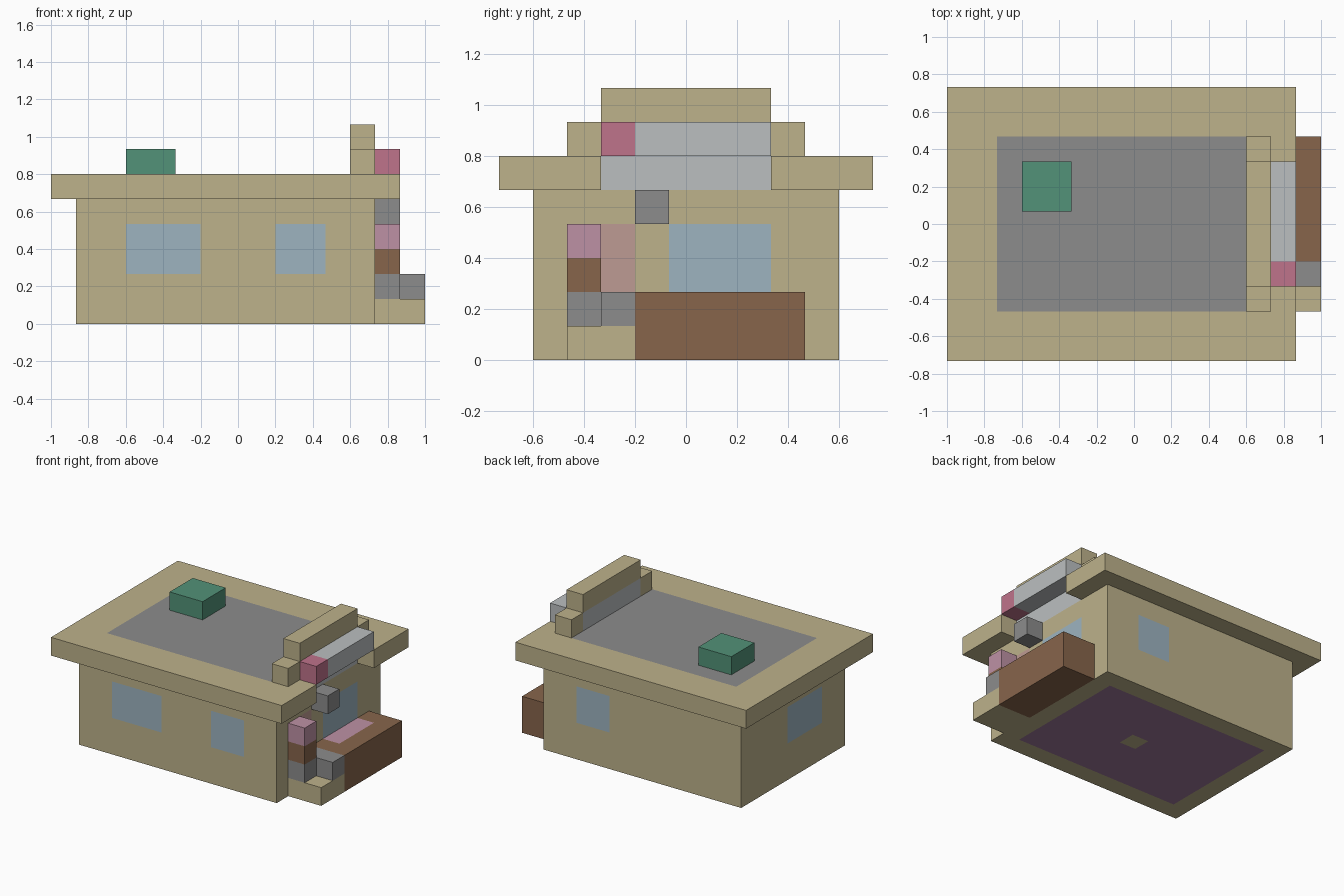
import bpy, bmesh
from mathutils import Vector

U = 2 / 15                      # one building block
ORIGIN = Vector((7.5, 5.5, 0))  # block coordinates of the model's centre

if "Cube" in bpy.data.objects:
    bpy.data.objects.remove(bpy.data.objects["Cube"], do_unlink=True)


def linear(c):
    c /= 255
    return c / 12.92 if c <= 0.04045 else ((c + 0.055) / 1.055) ** 2.4


def material(name, *rgb):
    m = bpy.data.materials.new(name)
    col = [linear(c) for c in rgb] + [1]
    m.use_nodes = True
    m.diffuse_color = col
    m.node_tree.nodes["Principled BSDF"].inputs["Base Color"].default_value = col
    return m


SAND = material("sand", 189, 178, 139)
GREY = material("grey", 140, 140, 140)
PALE = material("pale_grey", 187, 191, 192)
BLUE = material("window_blue", 157, 180, 192)
GREEN = material("green", 82, 146, 120)
BROWN = material("brown", 135, 101, 75)
ROSE = material("rose", 191, 115, 139)
PINK = material("pink", 190, 145, 165)
DUSTY = material("dusty_pink", 190, 155, 147)
PURPLE = material("purple", 158, 120, 154)

AXES = {"-x": (-1, 0, 0), "+x": (1, 0, 0), "-y": (0, -1, 0),
        "+y": (0, 1, 0), "-z": (0, 0, -1), "+z": (0, 0, 1)}


def facing(bm, normal):
    return [f for f in bm.faces if f.normal.dot(normal) > 0.9]


def paint_panel(bm, side, lo, hi, index):
    """Cut a rectangle into the faces on one side and colour it."""
    normal = Vector(AXES[side])
    across = [a for a in range(3) if abs(normal[a]) < 0.5]
    for a, bounds in zip(across, zip(lo, hi)):
        for value in bounds:
            faces = facing(bm, normal)
            geom = set(faces)
            for f in faces:
                geom.update(f.edges, f.verts)
            point, direction = Vector(), Vector()
            point[a], direction[a] = value, 1
            bmesh.ops.bisect_plane(bm, geom=list(geom), dist=1e-5,
                                   plane_co=point, plane_no=direction)
    bm.normal_update()
    for f in facing(bm, normal):
        c = f.calc_center_median()
        if all(l < c[a] < h for a, l, h in zip(across, lo, hi)):
            f.material_index = index


def prism(name, outline, z0, z1, mat, panels=()):
    """Extrude a plan outline; panels are (side, low, high, material)."""
    bm = bmesh.new()
    base = bm.faces.new([bm.verts.new((x, y, z0)) for x, y in outline])
    top = bmesh.ops.extrude_face_region(bm, geom=[base], use_keep_orig=True)["geom"]
    bmesh.ops.translate(bm, vec=(0, 0, z1 - z0),
                        verts=[v for v in top if isinstance(v, bmesh.types.BMVert)])
    bmesh.ops.recalc_face_normals(bm, faces=bm.faces)
    bm.normal_update()
    mats = [mat]
    for side, lo, hi, colour in panels:
        if colour not in mats:
            mats.append(colour)
        paint_panel(bm, side, lo, hi, mats.index(colour))
    for v in bm.verts:
        v.co = (v.co - ORIGIN) * U
    mesh = bpy.data.meshes.new(name)
    bm.to_mesh(mesh)
    bm.free()
    for m in mats:
        mesh.materials.append(m)
    bpy.context.collection.objects.link(bpy.data.objects.new(name, mesh))


def box(name, x, y, z, mat, panels=()):
    outline = [(x[0], y[0]), (x[1], y[0]), (x[1], y[1]), (x[0], y[1])]
    prism(name, outline, z[0], z[1], mat, panels)


# Walls with windows, door and floor
box("walls", (1, 13), (1, 10), (0, 5), SAND, [
    ("-y", (3, 2), (6, 4), BLUE),
    ("-y", (9, 2), (11, 4), BLUE),
    ("+y", (9, 2), (11, 4), BLUE),
    ("-x", (3, 2), (6, 4), BLUE),
    ("+x", (5, 2), (8, 4), BLUE),
    ("+x", (3, 2), (4, 4), DUSTY),
    ("-z", (2, 2), (12, 9), PURPLE),
    ("-z", (7, 5), (8, 6), SAND),
])

# Overhanging roof, notched above the entrance
prism("roof", [(0, 0), (14, 0), (14, 3), (13, 3), (13, 8), (14, 8), (14, 11), (0, 11)],
      5, 6, SAND, [
          ("+z", (2, 2), (12, 9), GREY),
          ("+x", (3, 5), (8, 6), PALE),
      ])
box("roof_vent", (3, 5), (6, 8), (6, 7), GREEN)

# Stepped parapet and sign
box("parapet", (12, 13), (2, 9), (6, 7), SAND, [("-x", (3, 6), (8, 7), PALE)])
box("parapet_cap", (12, 13), (3, 8), (7, 8), SAND)
box("sign_board", (13, 14), (4, 8), (6, 7), PALE)
box("sign_end", (13, 14), (3, 4), (6, 7), ROSE)
box("door_lamp", (13, 14), (4, 5), (4, 5), GREY)

# Entrance step, post and planter
box("entrance_base", (13, 15), (2, 4), (0, 1), SAND)
box("entrance_step", (13, 15), (3, 4), (1, 2), GREY)
for part, level, mat in (("post_foot", 1, GREY), ("post_middle", 2, BROWN), ("post_top", 3, PINK)):
    box(part, (13, 14), (2, 3), (level, level + 1), mat)
box("planter", (13, 15), (4, 9), (0, 2), BROWN, [("+z", (13, 5), (14, 8), PINK)])
